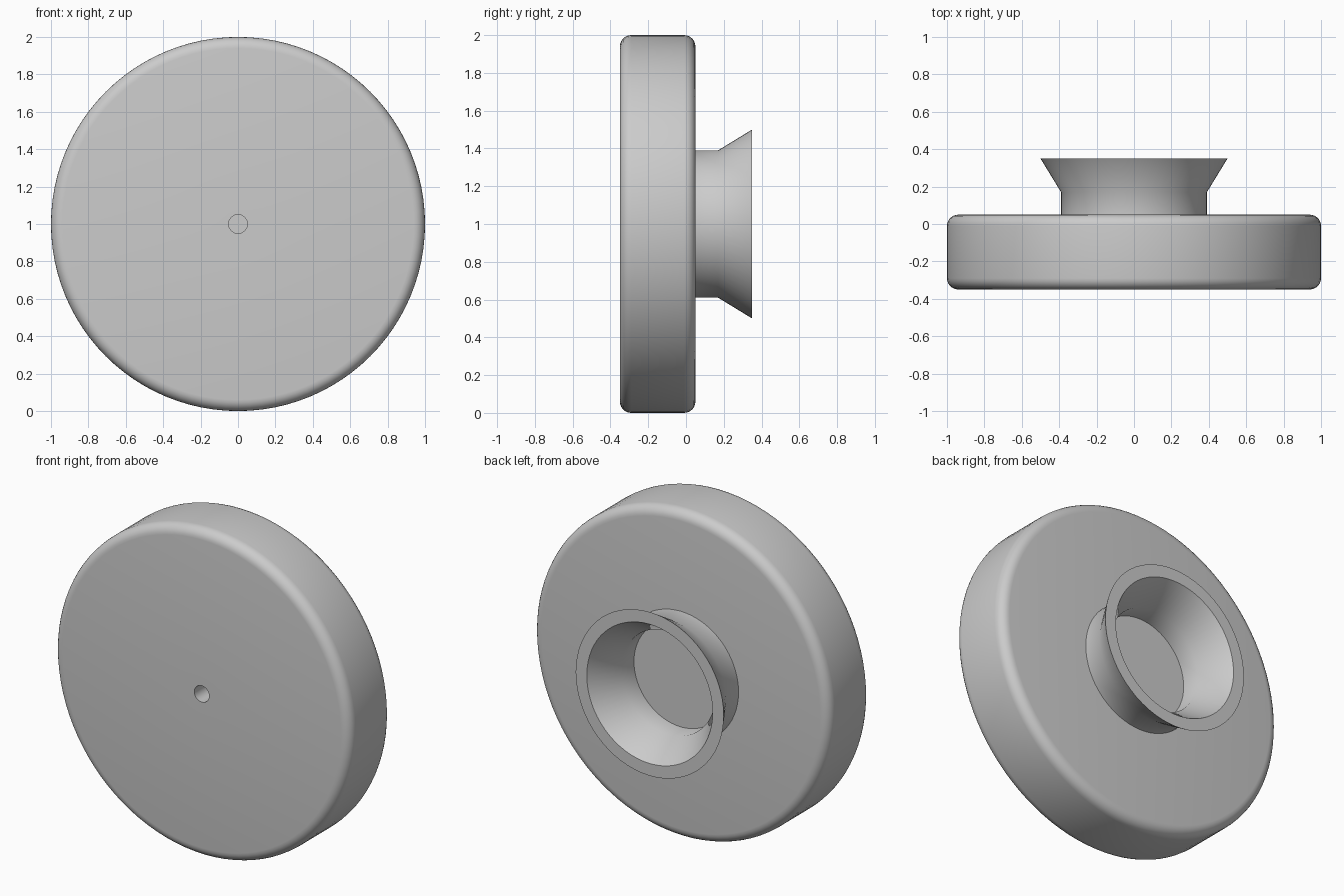
import bpy, math

cube = bpy.data.objects.get("Cube")
if cube:
    bpy.data.objects.remove(cube)

GREY = (0.6, 0.6, 0.6, 1)
grey = bpy.data.materials.new("plain grey")
grey.use_nodes = True
grey.diffuse_color = GREY
grey.node_tree.nodes["Principled BSDF"].inputs["Base Color"].default_value = GREY


def lathe(name, profile, steps, closed=True, smooth=35):
    """Spin (radius, y) points about the horizontal axis at z = 1."""
    n = len(profile)
    verts = [(r * math.cos(a), y, 1 + r * math.sin(a))
             for a in (math.tau * i / steps for i in range(steps))
             for r, y in profile]
    faces = []
    for i in range(steps):
        j = (i + 1) % steps
        for k in range(n if closed else n - 1):
            m = (k + 1) % n
            faces.append((i * n + k, i * n + m, j * n + m, j * n + k))
    mesh = bpy.data.meshes.new(name)
    mesh.from_pydata(verts, [], faces)
    mesh.materials.append(grey)
    obj = bpy.data.objects.new(name, mesh)
    bpy.context.collection.objects.link(obj)
    bpy.context.view_layer.objects.active = obj
    bpy.ops.object.select_all(action='DESELECT')
    obj.select_set(True)
    bpy.ops.object.shade_smooth_by_angle(angle=math.radians(smooth))
    return obj


def rounded(cx, cy, start, radius=0.06, steps=6):
    """Quarter-circle profile corner."""
    return [(cx + radius * math.cos(a), cy + radius * math.sin(a))
            for a in (start + math.pi / 2 * i / steps for i in range(steps + 1))]


# Thick disc with rounded rims and a small centre bore
disc_profile = ([(0.05, -0.35)] + rounded(0.94, -0.29, -math.pi / 2)
                + rounded(0.94, -0.01, 0) + [(0.05, 0.05)])
lathe("disc", disc_profile[::-1], 96)

# Hollow neck that flares out at the back
neck_profile = [(0.39, 0.04), (0.39, 0.17), (0.5, 0.35),
                (0.425, 0.35), (0.315, 0.17), (0.315, 0.04)]
lathe("flared_neck", neck_profile[::-1], 64)

# One-sided floor inside the neck, closing the back of the bore
floor = bpy.data.meshes.new("neck_floor")
ring = [(0.315 * math.cos(math.tau * i / 64), 0.052,
         1 + 0.315 * math.sin(math.tau * i / 64)) for i in range(64)]
floor.from_pydata(ring, [], [tuple(reversed(range(64)))])
floor.materials.append(grey)
bpy.context.collection.objects.link(bpy.data.objects.new("neck_floor", floor))
